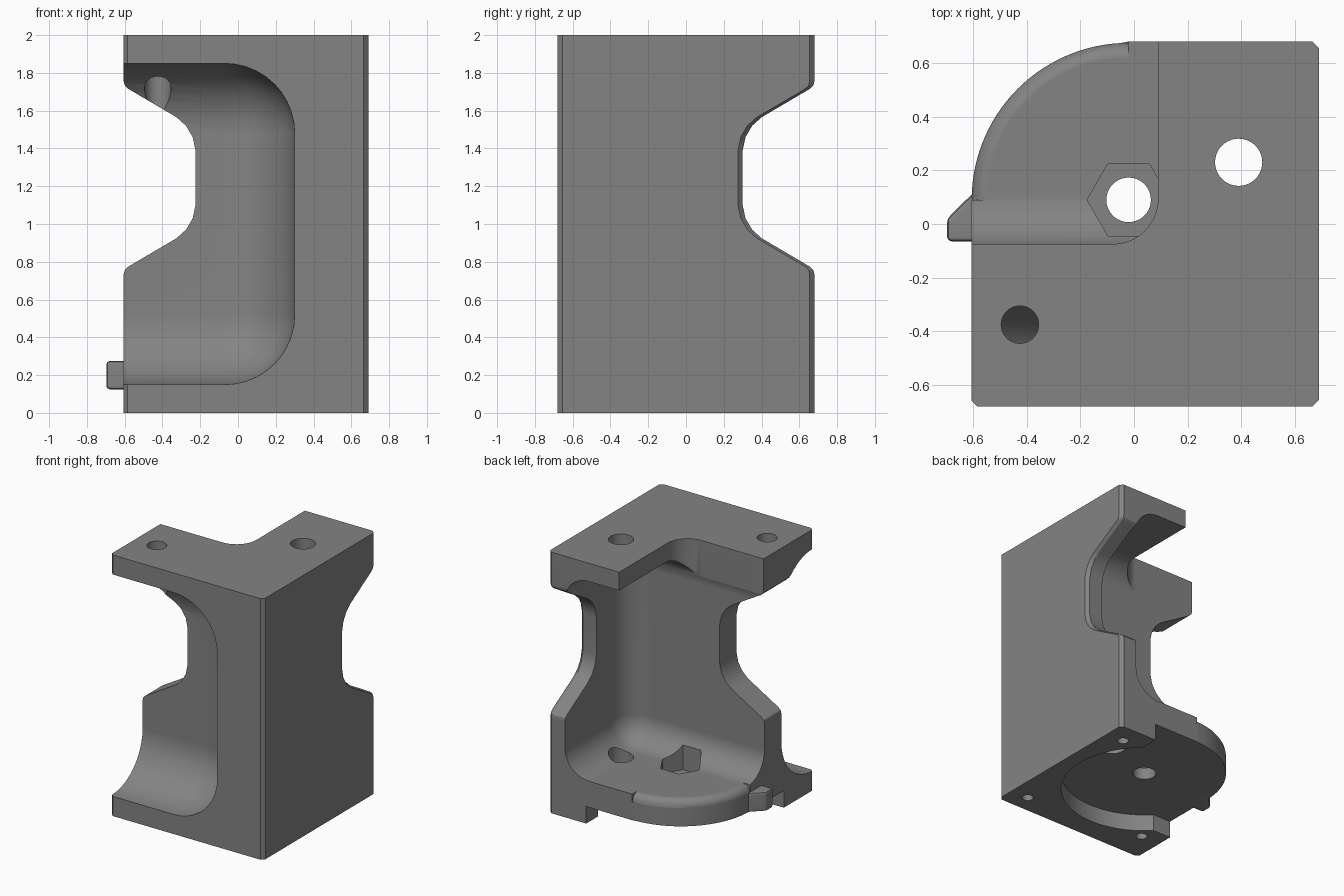
import bpy, bmesh, math
from mathutils import Vector, Matrix

if "Cube" in bpy.data.objects:
    bpy.data.objects.remove(bpy.data.objects["Cube"])

grey = bpy.data.materials.new("mid_grey")
grey.use_nodes = True
colour = (0.23, 0.23, 0.23, 1)
grey.diffuse_color = colour
grey.node_tree.nodes["Principled BSDF"].inputs["Base Color"].default_value = colour


def to_object(bm, name):
    bmesh.ops.recalc_face_normals(bm, faces=bm.faces)
    mesh = bpy.data.meshes.new(name)
    bm.to_mesh(mesh)
    bm.free()
    mesh.materials.append(grey)
    obj = bpy.data.objects.new(name, mesh)
    bpy.context.collection.objects.link(obj)
    return obj


def prism(name, points, axis, low, high, shift=0, bevel=0):
    """Extrude a 2D outline along x, y or z; shift moves the far end."""
    place = {"x": lambda u, v, d: (d, u, v),
             "y": lambda u, v, d: (u, d, v),
             "z": lambda u, v, d: (u, v, d)}[axis]
    bm = bmesh.new()
    a = [bm.verts.new(place(u, v, low)) for u, v in points]
    b = [bm.verts.new(place(u + shift, v, high)) for u, v in points]
    bm.faces.new(a)
    bm.faces.new(b)
    for i in range(len(a)):
        j = (i + 1) % len(a)
        bm.faces.new((a[i], a[j], b[j], b[i]))
    if bevel:
        bmesh.ops.bevel(bm, geom=bm.edges[:], offset=bevel, segments=2,
                        profile=0.5, affect="EDGES")
    return to_object(bm, name)


def box(name, low, high, radius=0, vertical_only=False):
    low, high = Vector(low), Vector(high)
    bm = bmesh.new()
    bmesh.ops.create_cube(bm, size=1)
    for v in bm.verts:
        v.co = (low + high) / 2 + v.co * (high - low)
    if radius:
        edges = [e for e in bm.edges if not vertical_only
                 or abs(e.verts[0].co.z - e.verts[1].co.z) > 0.1]
        bmesh.ops.bevel(bm, geom=edges, offset=radius, segments=10,
                        profile=0.5, affect="EDGES")
    return to_object(bm, name)


def drum(name, x, y, radius, low, high, sides=40):
    pts = [(x + radius * math.cos(math.tau * i / sides),
            y + radius * math.sin(math.tau * i / sides)) for i in range(sides)]
    return prism(name, pts, "z", low, high)


def cut(target, tool):
    mod = target.modifiers.new("cut", "BOOLEAN")
    mod.operation = "DIFFERENCE"
    mod.solver = "EXACT"
    mod.object = tool
    bpy.context.view_layer.objects.active = target
    bpy.ops.object.modifier_apply(modifier=mod.name)
    bpy.data.objects.remove(tool)


# Block with one large rounded corner and chamfered outer corners
CX, CY, R = -0.02, 0.09, 0.585
plan = [(-0.605, -0.66), (-0.585, -0.68), (0.665, -0.68), (0.69, -0.655),
        (0.69, 0.655), (0.665, 0.68), (CX, 0.68)]
plan += [(CX + R * math.cos(math.radians(a)), CY + R * math.sin(math.radians(a)))
         for a in range(93, 181, 3)]
body = prism("bracket_body", plan, "z", 0, 2)

# Front hollow, inner cradle, and L-shaped top opening
cut(body, box("front_hollow", (-3, -3, 0.15), (0.3, -0.29, 1.85), 0.37))
cut(body, box("cradle", (-3, -0.085, 0.33), (0.55, 3, 1.86), 0.2))
cut(body, box("top_opening", (-3, -0.075, 1), (0.09, 3, 3), 0.17, True))

# Waist notches in both wall ends: (depth, height) mirrored about mid height
MID = 1.245
half = [(-0.2, 0.735), (0, 0.735), (0.006, 0.757), (0.025, 0.775), (0.28, 0.925),
        (0.33, 0.97), (0.365, 1.03), (0.38, 1.1)]
notch = half + [(d, 2 * MID - z) for d, z in reversed(half)]
cut(body, prism("side_notch", [(-0.605 + d, z) for d, z in notch], "y", -1, 1))
back = [(0.68 - d, z) for d, z in notch]
cut(body, prism("back_notch", back, "x", -1, 1))
cut(body, prism("notch_chamfer", back, "x", 0.665, 0.695, shift=-0.03))

# Round seat under the base, open at the rounded corner
SEAT = 0.13
cut(body, drum("seat", CX, CY, 0.595, -1, SEAT, 96))
cut(body, box("seat_back_gap", (-1, 0.45, -1), (0.37, 1, SEAT)))
cut(body, box("seat_side_gap", (-1, -0.32, -1), (-0.45, 0.45, SEAT)))

# Rounded rim of the floor
bm = bmesh.new()
section = [(R - 0.06, 0.331), (R - 0.06, 0.35), (R + 0.03, 0.35), (R + 0.03, 0.27),
           (R, 0.27), (R - 0.005, 0.293), (R - 0.018, 0.312), (R - 0.037, 0.325)]
ring = [bm.verts.new((CX - r, CY, z)) for r, z in section]
start = bm.faces.new(ring)
bmesh.ops.spin(bm, geom=[start] + start.edges[:] + ring, cent=(CX, CY, 0),
               axis=(0, 0, 1), angle=-math.pi / 2, steps=30, use_duplicate=False)
if not any(abs(f.normal.y) > 0.9 and abs(f.calc_center_median().y - CY) < 0.001
           and len(f.verts) == len(section) for f in bm.faces):
    bm.faces.new([v for v in bm.verts if abs(v.co.y - CY) < 1e-5][:len(section)])
cut(body, to_object(bm, "rim_round"))

# Screw holes, nut pocket and small blind holes underneath
cut(body, drum("back_hole", 0.39, 0.23, 0.088, -1, 3))
cut(body, drum("front_hole", -0.425, -0.375, 0.07, 1.5, 3))
cut(body, drum("nut_pocket", CX, CY, 0.155, 0.22, 0.9, 6))
cut(body, drum("seat_hole", CX, CY, 0.083, -1, 1))
for x, y in ((0.54, 0.52), (0.54, -0.54), (-0.44, -0.44)):
    cut(body, drum("blind_hole", x, y, 0.04, -1, 0.1, 24))

# Side latch
latch = prism("side_latch", [(-0.697, -0.065), (-0.56, -0.065), (-0.56, 0.14),
                             (-0.6, 0.115), (-0.697, 0.02)],
              "z", 0.125, 0.275, bevel=0.018)

# Smooth fillets with crisp edges
for obj in (body, latch):
    bpy.ops.object.select_all(action="DESELECT")
    obj.select_set(True)
    bpy.context.view_layer.objects.active = obj
    bpy.ops.object.shade_smooth_by_angle(angle=math.radians(25))
    weighted = obj.modifiers.new("weighted", "WEIGHTED_NORMAL")
    weighted.keep_sharp = True
